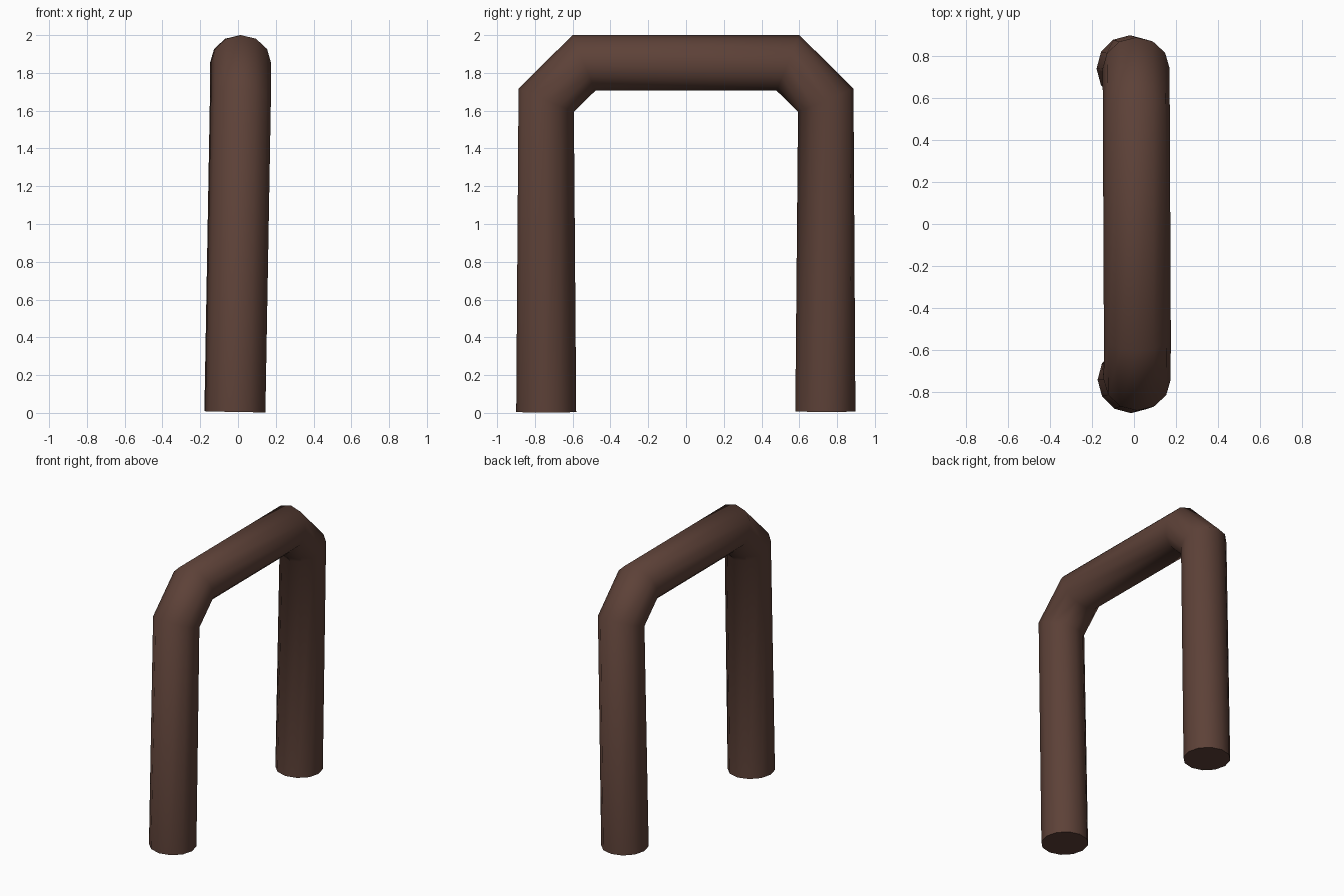
import bpy, bmesh, math
from mathutils import Vector

if "Cube" in bpy.data.objects:
    bpy.data.objects.remove(bpy.data.objects["Cube"])

SIDES, RADIUS = 12, 0.159

# Brown finish
brown = bpy.data.materials.new("dark brown")
brown.diffuse_color = (0.109, 0.053, 0.039, 1)
brown.use_nodes = True
brown.node_tree.nodes["Principled BSDF"].inputs["Base Color"].default_value = brown.diffuse_color

# Centre line of the bent bar, from one foot to the other
path = [Vector(p) for p in [
    (-0.014, -0.740, 0.005), (0.015, -0.740, 1.656), (0.016, -0.540, 1.853),
    (0.011, 0.540, 1.853), (0.010, 0.740, 1.656), (-0.019, 0.738, 0.008)]]

bm = bmesh.new()
rings = []
for i, p in enumerate(path):
    # Each ring lies in the plane that halves the bend
    t = Vector()
    if i > 0:
        t += (p - path[i - 1]).normalized()
    if i < len(path) - 1:
        t += (path[i + 1] - p).normalized()
    t.normalize()
    u = Vector((1, 0, 0))
    u = (u - t * u.dot(t)).normalized()
    v = t.cross(u)
    rings.append([bm.verts.new(p + RADIUS * (u * math.cos(a) + v * math.sin(a)))
                  for a in (2 * math.pi * k / SIDES for k in range(SIDES))])

# Tube walls
for a, b in zip(rings, rings[1:]):
    for k in range(SIDES):
        n = (k + 1) % SIDES
        bm.faces.new((a[k], a[n], b[n], b[k]))
# Foot caps
bm.faces.new(rings[0][::-1])
bm.faces.new(rings[-1])
bmesh.ops.recalc_face_normals(bm, faces=bm.faces[:])

mesh = bpy.data.meshes.new("bent_handle")
bm.to_mesh(mesh)
bm.free()
mesh.materials.append(brown)
handle = bpy.data.objects.new("bent_handle", mesh)
bpy.context.collection.objects.link(handle)

# Smooth sides, sharp foot rims
bpy.context.view_layer.objects.active = handle
handle.select_set(True)
bpy.ops.object.shade_smooth_by_angle(angle=math.radians(60))
